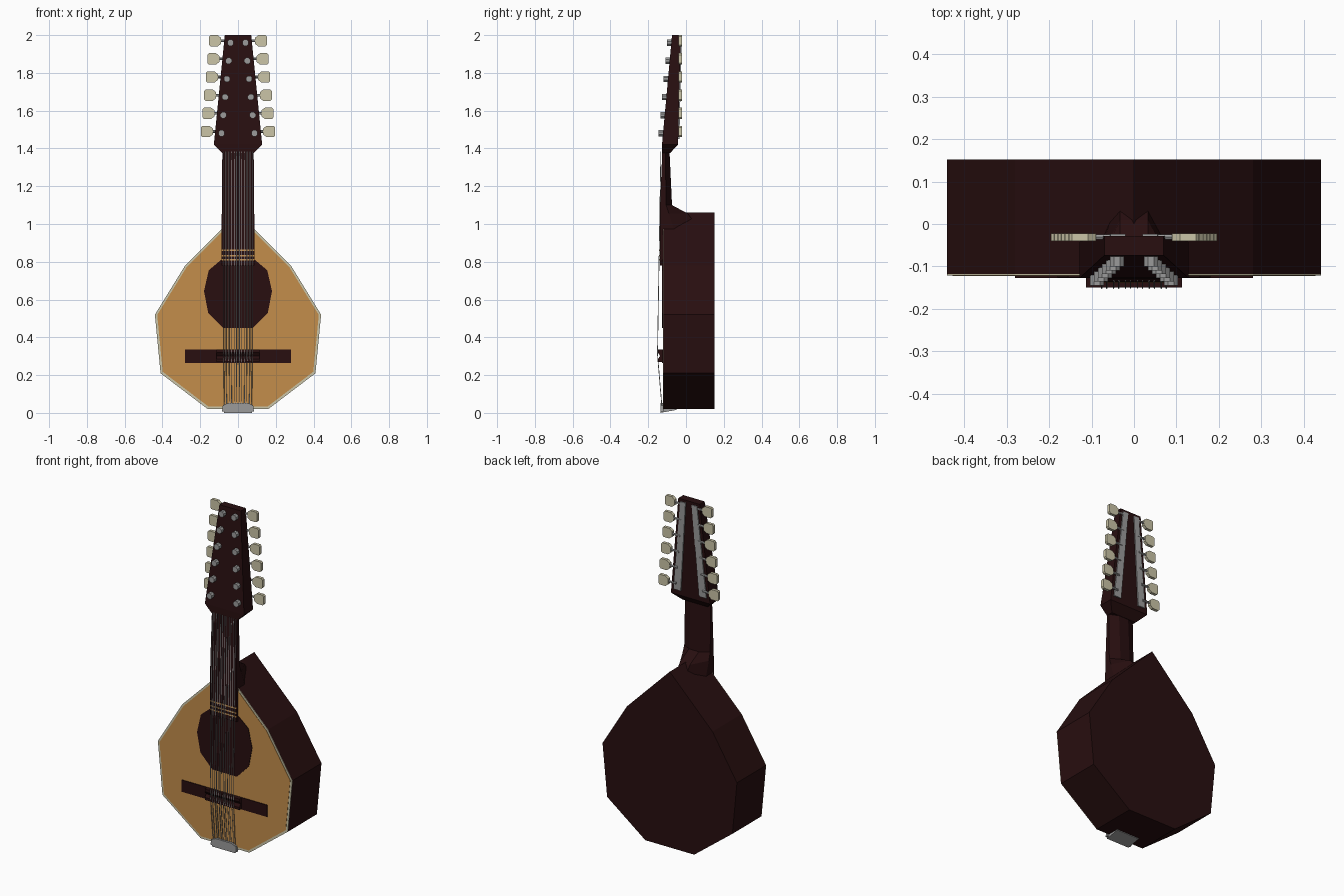
import bpy, bmesh, math
from mathutils import Vector

if "Cube" in bpy.data.objects:
    bpy.data.objects.remove(bpy.data.objects["Cube"], do_unlink=True)


def material(name, r, g, b):
    m = bpy.data.materials.new(name)
    m.use_nodes = True
    m.diffuse_color = (r, g, b, 1)
    m.node_tree.nodes["Principled BSDF"].inputs["Base Color"].default_value = (r, g, b, 1)
    return m


DARK = material("dark wood", 0.021, 0.0045, 0.005)
TAN = material("spruce top", 0.55, 0.27, 0.07)
CREAM = material("cream", 0.60, 0.56, 0.39)
METAL = material("metal", 0.33, 0.33, 0.33)
STRING = material("string steel", 0.45, 0.45, 0.45)


def loft(name, rings, mat):
    """Skin a closed solid through rings with equal point counts."""
    bm = bmesh.new()
    loops = [[bm.verts.new(p) for p in ring] for ring in rings]
    n = len(loops[0])
    for a, b in zip(loops, loops[1:]):
        for i in range(n):
            j = (i + 1) % n
            bm.faces.new((a[i], a[j], b[j], b[i]))
    bm.faces.new(loops[0][::-1])
    bm.faces.new(loops[-1])
    bmesh.ops.recalc_face_normals(bm, faces=bm.faces)
    mesh = bpy.data.meshes.new(name)
    bm.to_mesh(mesh)
    bm.free()
    mesh.materials.append(mat)
    ob = bpy.data.objects.new(name, mesh)
    bpy.context.collection.objects.link(ob)
    return ob


def prism(name, outline, y0, y1, mat):
    """Extrude an (x, z) outline along y."""
    return loft(name, [[(x, y, z) for x, z in outline] for y in (y0, y1)], mat)


def box(name, hw, y0, y1, z0, z1, mat):
    return prism(name, [(-hw, z0), (hw, z0), (hw, z1), (-hw, z1)], y0, y1, mat)


def rod(name, points, r, n, mat):
    """Tube through points, with rings square to the overall direction."""
    q = (Vector(points[-1]) - Vector(points[0])).to_track_quat("Z", "Y")
    circle = [q @ Vector((r * math.cos(t), r * math.sin(t), 0))
              for t in (math.tau * (i + 0.5) / n for i in range(n))]
    return loft(name, [[Vector(p) + c for c in circle] for p in points], mat)


def mirrored(right):
    return right + [(-x, z) for x, z in reversed(right) if x > 0]


def scaled(outline, s, cz):
    return [(x * s, cz + (z - cz) * s) for x, z in outline]


# Body, edge binding and soundboard
outline = mirrored([(0.16, 0.02), (0.41, 0.21), (0.44, 0.52), (0.28, 0.78), (0, 1.06)])
prism("body", outline, -0.118, 0.152, DARK)
prism("edge_binding", outline, -0.121, -0.118, CREAM)
prism("soundboard", scaled(outline, 0.972, 0.48), -0.123, -0.12, TAN)

# Sound hole
hole = mirrored([(0.08, 0.45), (0.158, 0.53), (0.18, 0.645), (0.155, 0.755), (0.09, 0.81)])
prism("sound_hole", hole, -0.126, -0.122, DARK)

# Bridge with a grooved saddle
box("bridge", 0.28, -0.127, -0.12, 0.265, 0.335, DARK)
saddle = [(-0.12, 0.27), (-0.149, 0.27), (-0.149, 0.285), (-0.137, 0.302),
          (-0.149, 0.319), (-0.149, 0.335), (-0.12, 0.335)]
loft("saddle", [[(x, y, z) for y, z in saddle] for x in (-0.113, 0.113)], DARK)


# Neck flaring into the heel
def neck_ring(z, w, front, mid, back):
    return [(-w, front, z), (w, front, z), (w, mid, z),
            (w * 0.38, back, z), (-w * 0.38, back, z), (-w, mid, z)]


loft("neck", [neck_ring(0.96, 0.087, -0.137, -0.06, 0.08),
              neck_ring(1.055, 0.086, -0.137, -0.09, 0.01),
              neck_ring(1.10, 0.085, -0.137, -0.105, -0.074),
              neck_ring(1.40, 0.083, -0.125, -0.11, -0.088)], DARK)

# Fingerboard end over the body, with inlaid stripes
box("fingerboard_end", 0.087, -0.138, -0.12, 0.78, 0.97, DARK)
for z in (0.81, 0.832, 0.86):
    box("fingerboard_stripe", 0.087, -0.1395, -0.137, z - 0.004, z + 0.004, TAN)


# Headstock
def head_ring(z, w, front, back):
    return [(-w, front, z), (w, front, z), (w, back, z), (-w, back, z)]


loft("headstock", [head_ring(1.375, 0.083, -0.128, -0.085),
                   head_ring(1.42, 0.128, -0.127, -0.042),
                   head_ring(2.0, 0.07, -0.074, -0.028)], DARK)

# Tuners on both sides
for side in (-1, 1):
    plate = [(0.02, 1.985), (0.055, 1.985), (0.108, 1.45), (0.06, 1.45)]
    loft("tuner_plate", [[(side * x, y + (1.985 - z) * -0.022, z) for x, z in plate]
                         for y in (-0.032, -0.023)], METAL)
    for i in range(6):
        t = i / 5
        z = 1.97 - 0.48 * t
        knob_x = 0.09 + 0.043 * t
        post_x = 0.04 + 0.047 * t
        face_y = -0.077 - 0.045 * t
        rod("tuner_post", [(side * post_x, face_y + 0.01, z - 0.01),
                           (side * post_x, face_y - 0.023, z - 0.01)], 0.018, 8, METAL)
        rod("tuner_shaft", [(side * post_x, -0.031, z),
                            (side * (knob_x + 0.01), -0.031, z)], 0.007, 6, METAL)
        knob = [(0, -0.016), (0.018, -0.03), (0.056, -0.03),
                (0.063, -0.022), (0.063, 0.022), (0.056, 0.03), (0.018, 0.03), (0, 0.016)]
        prism("tuner_knob", [(side * (knob_x + x), z + dz) for x, dz in knob],
              -0.04, -0.022, CREAM)

# Six pairs of strings from tailpiece over saddle to nut
for course in range(6):
    for offset in (-0.006, 0.006):
        u = (course - 2.5) * 0.028 + offset
        rod("string", [(u * 0.95, -0.128, 0.04), (u, -0.151, 0.31),
                       (u, -0.133, 1.385)], 0.002, 4, STRING)

# Tailpiece wrapping under the body
tail = [(-0.085, 0.008), (0.085, 0.008), (0.08, 0.04), (0.05, 0.052), (-0.05, 0.052), (-0.08, 0.04)]
prism("tailpiece", tail, -0.136, -0.12, METAL)
loft("tailpiece_foot", [[(x, -0.136, 0.0), (x, -0.05, 0.016), (x, -0.05, 0.024), (x, -0.136, 0.022)]
                        for x in (-0.075, 0.075)], METAL)
